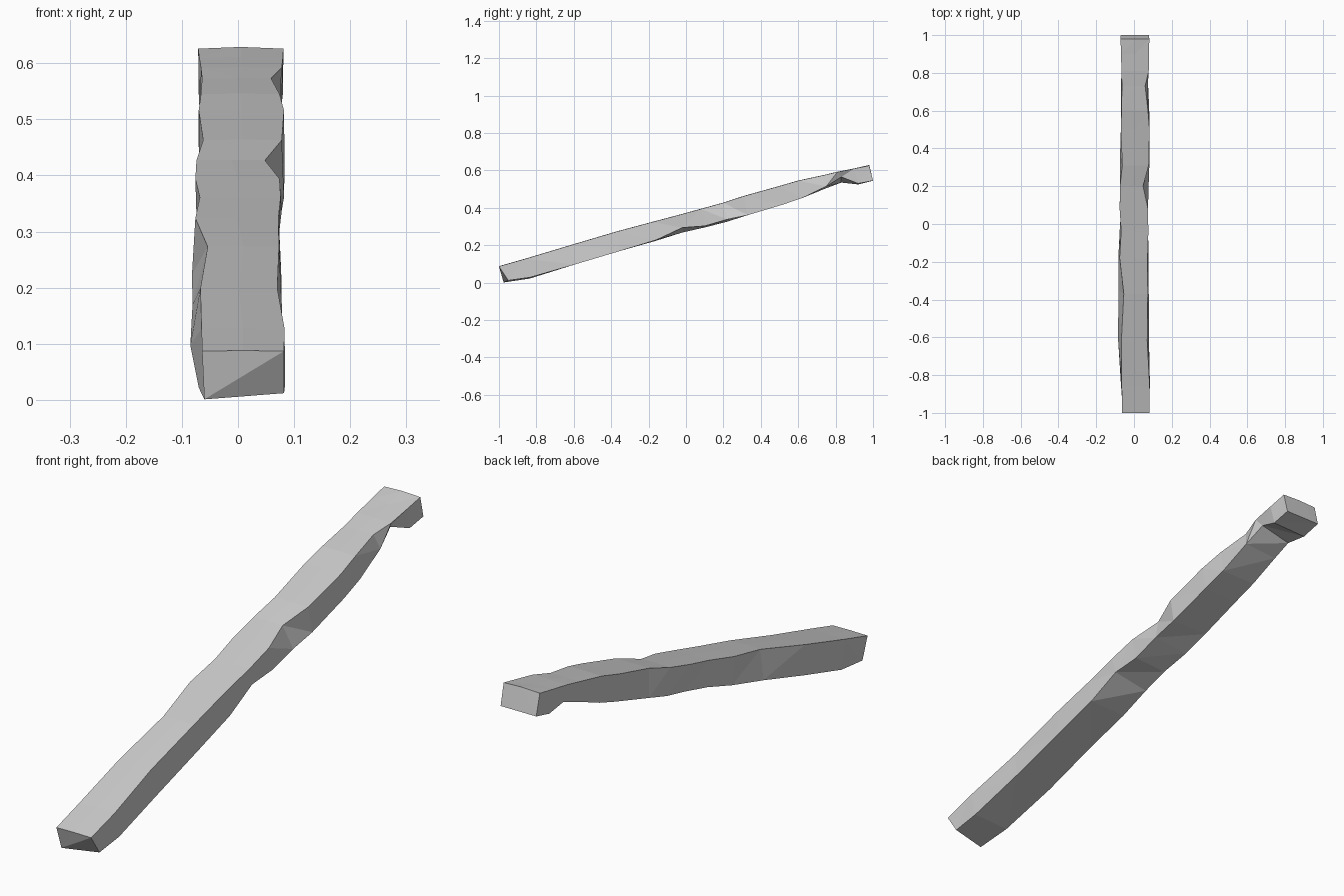
import bpy, bmesh

# Stations along the plank: y, top z, bottom z, x of top-left, top-right,
# bottom-right, bottom-left, extra lift of the bottom-right corner
stations = [
    (-1.00, .087, .001, -.064, .082, .082, -.060, .011),
    (-0.86, .127, .022, -.065, .083, .084, -.070, .006),
    (-0.62, .199, .097, -.067, .070, .079, -.085, .000),
    (-0.37, .273, .170, -.054, .073, .078, -.081, .000),
    (-0.18, .324, .224, -.076, .072, .077, -.082, .004),
    (-0.04, .361, .268, -.068, .076, .074, -.075, .026),
    (0.08, .394, .295, -.076, .074, .074, -.066, .008),
    (0.20, .427, .326, -.074, .048, .078, -.074, .012),
    (0.31, .463, .361, -.062, .078, .082, -.075, .000),
    (0.50, .516, .418, -.070, .082, .083, -.069, .000),
    (0.60, .545, .452, -.066, .074, .080, -.070, .000),
    (0.73, .573, .505, -.064, .059, .074, -.068, .010),
    (0.81, .592, .535, -.066, .078, .060, -.066, .030),
    (0.90, .610, .525, -.069, .080, .078, -.069, .005),
    (0.98, .626, .545, -.071, .081, .080, -.070, .000),
]

bm = bmesh.new()
rings = []
for i, (y, zt, zb, tl, tr, br, bl, lift) in enumerate(stations):
    dy = .025 if i < 3 else .02          # ends are square to the slope
    dr = .05 if i == 0 else dy           # chipped lower front corner
    crown = .003 if i == len(stations) - 1 else .001
    rings.append([bm.verts.new(p) for p in (
        (tl, y, zt), ((tl + tr) / 2, y, zt + crown), (tr, y, zt),
        (br, y + dr, zb + lift), (bl, y + dy, zb))])

# Skin between neighbouring sections, triangulated for the rough-hewn look
for a, b in zip(rings, rings[1:]):
    for k in range(5):
        n = (k + 1) % 5
        bm.faces.new((a[k], a[n], b[n], b[k]))

# End caps
s, e = rings[0], rings[-1]
bm.faces.new((s[0], s[4], s[2], s[1]))
bm.faces.new((s[4], s[3], s[2]))
bm.faces.new(e)
bmesh.ops.triangulate(bm, faces=bm.faces[:])
bmesh.ops.recalc_face_normals(bm, faces=bm.faces[:])

mesh = bpy.data.meshes.new("wooden_plank")
bm.to_mesh(mesh)
bm.free()
bpy.context.collection.objects.link(bpy.data.objects.new("wooden_plank", mesh))
